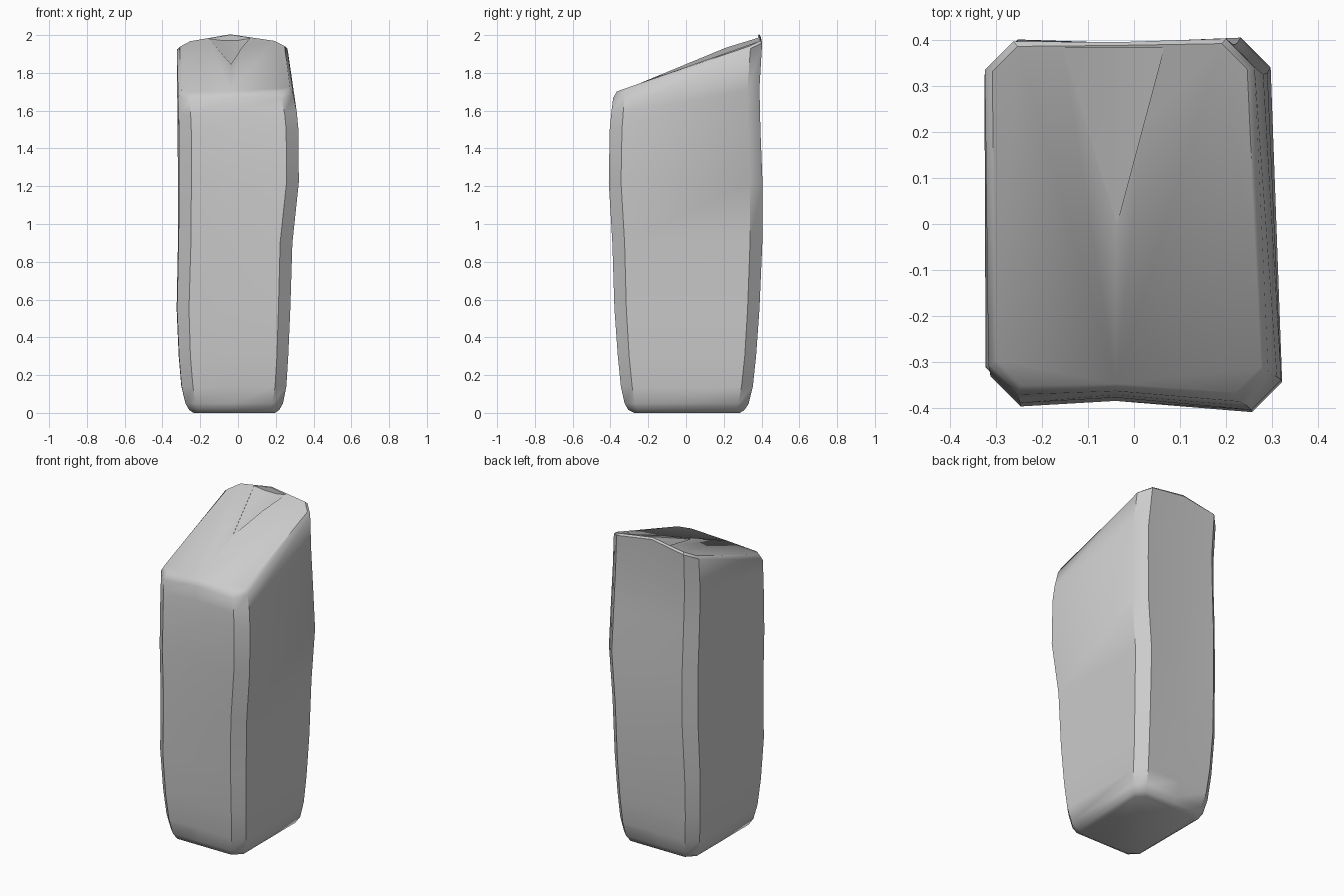
import bpy, bmesh
from mathutils import Vector

if "Cube" in bpy.data.objects:
    bpy.data.objects.remove(bpy.data.objects["Cube"])

RIDGE = -0.04


def ring(xl, xr, yf, yb, c, skew=0.0, dent=0.0):
    """Rectangle with cut corners plus a mid point on front and back (10 points)."""
    k = skew * 0.5
    return [(RIDGE, yf + dent + k), (xr - c, yf), (xr, yf + c),
            (xr - skew, yb - c), (xr - skew - c, yb), (RIDGE, yb - dent),
            (xl + c, yb - k * 0.4), (xl, yb - c - k * 0.4), (xl + k * 0.5, yf + c + k),
            (xl + k * 0.5 + c, yf + k)]


def top_z(x, y):
    """Sloping top, gently crowned along a ridge running front to back."""
    ridge = 1.845 + 0.41 * y
    side = 1.827 + 0.34 * y if x > RIDGE else 1.812 + 0.37 * y
    t = min(1, abs(x - RIDGE) / 0.29)
    return ridge + (side - ridge) * t


# body: z, left, right, front, back, corner, skew, dent
levels = [
    (0.00, -0.235, 0.195, -0.275, 0.285, 0.045, 0.0, 0.0),
    (0.015, -0.258, 0.218, -0.305, 0.310, 0.05, 0.0, 0.0),
    (0.05, -0.278, 0.238, -0.325, 0.332, 0.055, 0.0, 0.0),
    (0.14, -0.300, 0.256, -0.345, 0.354, 0.06, 0.005, 0.0),
    (0.30, -0.314, 0.266, -0.361, 0.371, 0.06, 0.008, 0.003),
    (0.55, -0.325, 0.277, -0.379, 0.389, 0.063, 0.01, 0.006),
    (0.90, -0.318, 0.288, -0.390, 0.404, 0.065, 0.015, 0.010),
    (1.22, -0.318, 0.322, -0.409, 0.405, 0.065, 0.025, 0.012),
    (1.50, -0.320, 0.320, -0.404, 0.394, 0.065, 0.03, 0.012),
]
bm = bmesh.new()
rings = []
for z, *dims in levels:
    rings.append([bm.verts.new((x, y, z)) for x, y in ring(*dims)])

# upper rings follow the sloping top
rim = ring(-0.324, 0.292, -0.386, 0.403, 0.062, 0.03, 0.008)
mid = ring(-0.322, 0.311, -0.396, 0.389, 0.064, 0.03, 0.010)
cap = ring(-0.308, 0.276, -0.366, 0.392, 0.055, 0.03, 0.004)
rings.append([bm.verts.new((x, y, 0.5 * (1.5 + top_z(x, y) - 0.025))) for x, y in mid])
rings.append([bm.verts.new((x, y, top_z(x, y) - (0.028 if y < 0 else 0.014))) for x, y in rim])
rings.append([bm.verts.new((x, y, top_z(x, y))) for x, y in cap])
for a, b in zip(rings, rings[1:]):
    for i in range(10):
        j = (i + 1) % 10
        bm.faces.new((a[i], a[j], b[j], b[i]))
bm.faces.new(rings[0][::-1])
top = rings[-1]
bm.faces.new(top[0:6])
bm.faces.new(top[5:] + [top[0]])
bmesh.ops.recalc_face_normals(bm, faces=bm.faces[:])
mesh = bpy.data.meshes.new("body")
bm.to_mesh(mesh)
bm.free()
body = bpy.data.objects.new("body", mesh)
bpy.context.collection.objects.link(body)

# wedge-shaped groove widening towards the back of the top
bm = bmesh.new()
tip, left, right = (-0.037, 0.0), (-0.155, 0.382), (0.065, 0.382)
pts = [(*p, top_z(*p) - 0.002) for p in (tip, left, right)]
pts += [(-0.085, 0.382, 1.972), (0.0, 0.382, 1.972)]
pts += [(*p, 2.2) for p in (tip, left, right)]
for p in pts:
    bm.verts.new(Vector(p))
bmesh.ops.convex_hull(bm, input=bm.verts[:])
bmesh.ops.recalc_face_normals(bm, faces=bm.faces[:])
mesh = bpy.data.meshes.new("groove_cutter")
bm.to_mesh(mesh)
bm.free()
cutter = bpy.data.objects.new("groove_cutter", mesh)
bpy.context.collection.objects.link(cutter)
cutter.hide_render = True
cutter.hide_set(True)

bpy.context.view_layer.objects.active = body
body.select_set(True)
mod = body.modifiers.new("groove", 'BOOLEAN')
mod.operation = 'DIFFERENCE'
mod.solver = 'EXACT'
mod.object = cutter
bpy.ops.object.modifier_apply(modifier=mod.name)
bpy.data.objects.remove(cutter)

# soft body with crisp top and groove edges
bpy.ops.object.shade_smooth_by_angle(angle=0.75)
